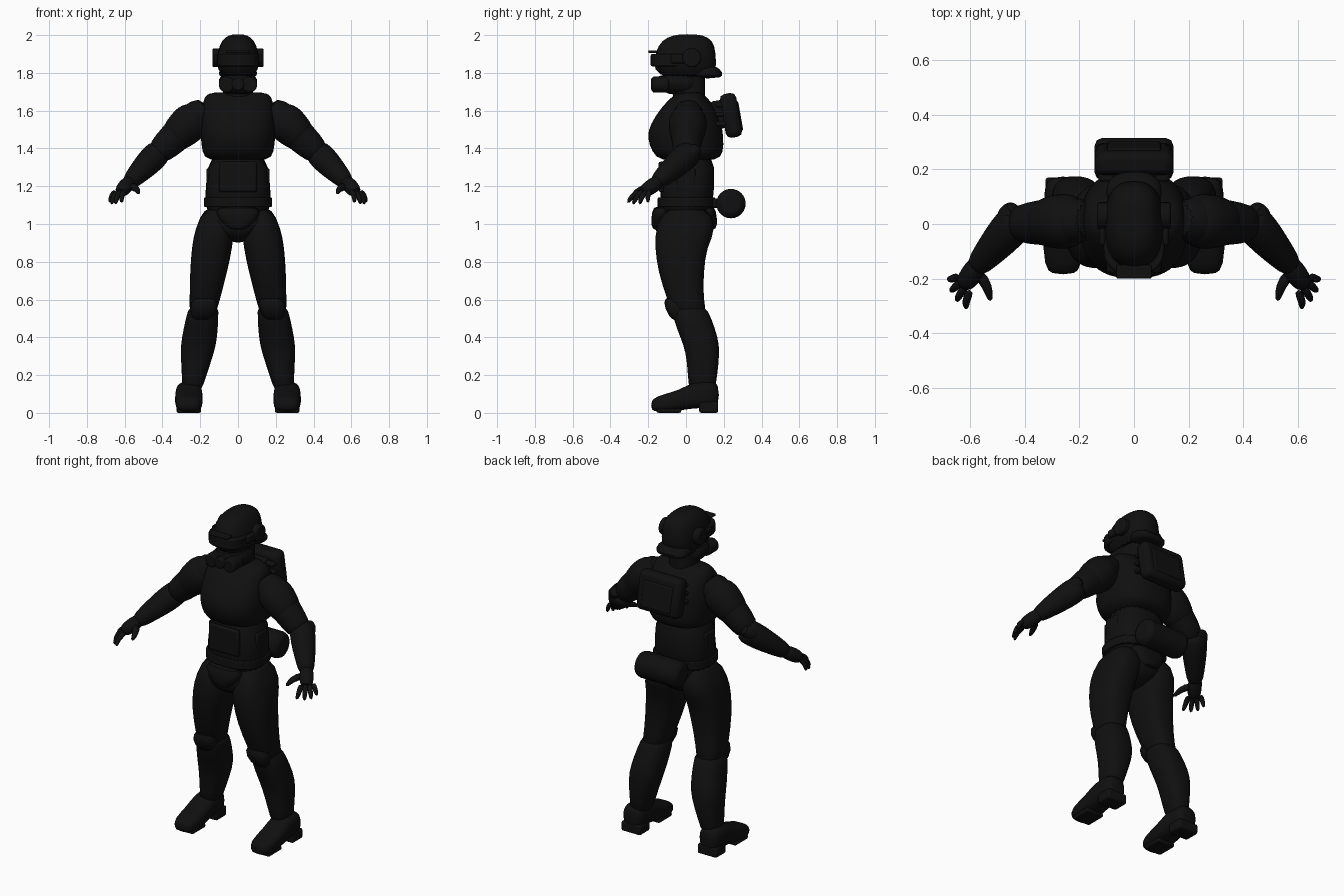
import bpy, bmesh, math
from mathutils import Vector, Matrix

if "Cube" in bpy.data.objects:
    bpy.data.objects.remove(bpy.data.objects["Cube"], do_unlink=True)

# One flat near-black colour
black = bpy.data.materials.new("matte_black")
black.use_nodes = True
colour = (.005, .005, .005, 1)
black.diffuse_color = colour
black.node_tree.nodes["Principled BSDF"].inputs["Base Color"].default_value = colour


def finish(obj, mirror=False, smooth=False, bevel=0):
    """Add the material, the shading and the modifiers."""
    obj.data.materials.append(black)
    bpy.ops.object.select_all(action='DESELECT')
    obj.select_set(True)
    bpy.context.view_layer.objects.active = obj
    bpy.ops.object.shade_smooth_by_angle(angle=math.radians(60 if smooth else 35))
    if bevel:
        modifier = obj.modifiers.new("bevel", 'BEVEL')
        modifier.width, modifier.segments = bevel, 2
    if smooth:
        modifier = obj.modifiers.new("smooth", 'SUBSURF')
        modifier.levels = modifier.render_levels = 1
    if mirror:
        obj.modifiers.new("mirror", 'MIRROR')


def skin(name, rings, **options):
    """Join equal rings of points into a closed, capped surface."""
    mesh = bpy.data.meshes.new(name)
    bm = bmesh.new()
    loops = [[bm.verts.new(point) for point in ring] for ring in rings]
    bm.faces.new(loops[0])
    bm.faces.new(loops[-1])
    for lower, upper in zip(loops, loops[1:]):
        for j in range(len(lower)):
            bm.faces.new((lower[j - 1], lower[j], upper[j], upper[j - 1]))
    bmesh.ops.recalc_face_normals(bm, faces=bm.faces)
    bm.to_mesh(mesh)
    bm.free()
    obj = bpy.data.objects.new(name, mesh)
    bpy.context.collection.objects.link(obj)
    finish(obj, **options)


def unit_ring(count, power):
    """Rounded square of radius one; power two is a circle."""
    for i in range(count):
        angle = math.tau * i / count
        yield [math.copysign(abs(f(angle)) ** (2 / power), f(angle))
               for f in (math.cos, math.sin)]


def middle(z):
    return 0


def leg_line(z):
    """Sideways position of the spread leg at a height."""
    return .26 - .14 * z


def level(z, wide, front, back, centre=middle, power=2.5):
    """Horizontal section with a half width and a front and back limit."""
    return [(centre(z) + u * wide, (front + back + v * (back - front)) / 2, z)
            for u, v in unit_ring(24, power)]


def leg_level(z, wide, front, back):
    return level(z, wide, front, back, centre=leg_line)


def boot_section(y, wide, bottom, top):
    return [(.26 + u * wide, y, (bottom + top + v * (top - bottom)) / 2)
            for u, v in unit_ring(20, 2.8)]


def tube(name, points, radii, count=14, mirror=True, smooth=True):
    """Round limb through a few points."""
    points = [Vector(p) for p in points]
    rings = []
    for i, point in enumerate(points):
        ahead = points[min(i + 1, len(points) - 1)] - points[max(i - 1, 0)]
        turn = ahead.to_track_quat('Z', 'Y')
        rings.append([point + turn @ Vector((u, v, 0)) * radii[i]
                      for u, v in unit_ring(count, 2)])
    skin(name, rings, mirror=mirror, smooth=smooth)


def box(name, centre, size, tilt=0, bevel=.01, mirror=False):
    bpy.ops.mesh.primitive_cube_add(size=1)
    obj = bpy.context.object
    obj.name = name
    obj.data.transform(Matrix.Translation(centre) @ Matrix.Rotation(tilt, 4, 'X')
                       @ Matrix.Diagonal((*size, 1)))
    finish(obj, mirror=mirror, bevel=bevel)


def drum(name, centre, radius, depth, axis, bevel, mirror=False):
    """Cylinder with rounded rims, lying along x or y."""
    bpy.ops.mesh.primitive_cylinder_add(vertices=24, radius=radius, depth=depth)
    obj = bpy.context.object
    obj.name = name
    turn = Vector(axis).to_track_quat('Z', 'Y').to_matrix().to_4x4()
    obj.data.transform(Matrix.Translation(centre) @ turn)
    finish(obj, mirror=mirror, bevel=bevel)


# Torso
skin("chest_armour", [
    level(z=1.7, wide=.14, front=-.03, back=.08),
    level(z=1.68, wide=.18, front=-.07, back=.1),
    level(z=1.62, wide=.19, front=-.13, back=.16),
    level(z=1.53, wide=.2, front=-.19, back=.19),
    level(z=1.46, wide=.2, front=-.21, back=.2),
    level(z=1.38, wide=.19, front=-.18, back=.2),
    level(z=1.33, wide=.17, front=-.14, back=.17)], smooth=True)
skin("abdomen", [
    level(z=1.4, wide=.16, front=-.14, back=.16),
    level(z=1.2, wide=.17, front=-.13, back=.15),
    level(z=1, wide=.19, front=-.15, back=.14)], smooth=True)
skin("belt", [level(z=height, wide=.18, front=-.15, back=.155) for height in (1.14, 1.09)],
     bevel=.005)
box("stomach_plate", centre=(0, -.13, 1.25), size=(.2, .03, .16))
box("side_strap", centre=(.155, 0, 1.22), size=(.025, .1, .15), mirror=True)

# Pelvis with front and rear guards
skin("pelvis", [
    level(z=1.1, wide=.18, front=-.14, back=.14),
    level(z=1, wide=.18, front=-.17, back=.15),
    level(z=.94, wide=.1, front=-.16, back=.13),
    level(z=.9, wide=.03, front=-.08, back=.05)], smooth=True)
for name, front, back in (("front_guard", -.185, -.08), ("rear_guard", .06, .165)):
    skin(name, [level(z=1.1, wide=.13, front=front + .01, back=back - .01),
                level(z=1.03, wide=.11, front=front, back=back),
                level(z=.96, wide=.04, front=front, back=back)], smooth=True)

# Legs
skin("thigh", [
    leg_level(z=1.1, wide=.07, front=-.11, back=.12),
    leg_level(z=.97, wide=.105, front=-.165, back=.165),
    leg_level(z=.88, wide=.108, front=-.165, back=.11),
    leg_level(z=.75, wide=.1, front=-.15, back=.095),
    leg_level(z=.6, wide=.08, front=-.1, back=.09),
    leg_level(z=.5, wide=.07, front=-.06, back=.12)], mirror=True, smooth=True)
skin("shin_armour", [
    leg_level(z=.58, wide=.08, front=-.08, back=.1),
    leg_level(z=.5, wide=.086, front=-.07, back=.135),
    leg_level(z=.4, wide=.095, front=-.03, back=.17),
    leg_level(z=.32, wide=.09, front=0, back=.18),
    leg_level(z=.2, wide=.065, front=.01, back=.165),
    leg_level(z=.1, wide=.05, front=.015, back=.155)], mirror=True, smooth=True)
skin("knee_pad", [
    leg_level(z=.62, wide=.065, front=-.12, back=0),
    leg_level(z=.55, wide=.075, front=-.115, back=0),
    leg_level(z=.48, wide=.05, front=-.07, back=.02)], mirror=True, smooth=True)

# Boots
skin("boot", [
    boot_section(y=-.185, wide=.04, bottom=.02, top=.06),
    boot_section(y=-.16, wide=.07, bottom=0, top=.09),
    boot_section(y=-.03, wide=.075, bottom=.01, top=.12),
    boot_section(y=.03, wide=.072, bottom=.025, top=.165),
    boot_section(y=.14, wide=.07, bottom=.025, top=.17),
    boot_section(y=.175, wide=.05, bottom=.04, top=.15)], mirror=True, smooth=True)
box("boot_heel", centre=(.26, .12, .03), size=(.13, .1, .06), mirror=True)
box("boot_sole", centre=(.26, -.09, .012), size=(.12, .13, .024), mirror=True)

# Arms
shoulder, elbow, wrist = (.25, .01, 1.54), (.44, 0, 1.36), (.58, -.16, 1.215)
shoulder, elbow, wrist = map(Vector, (shoulder, elbow, wrist))
tube("upper_arm", [shoulder.lerp(elbow, t) for t in (-.5, -.1, .3, .7, 1)],
     [.07, .095, .09, .08, .065])
tube("shoulder_pad", [shoulder.lerp(elbow, t) for t in (-.3, -.2, 0, .25, .45, .5)],
     [.05, .09, .108, .1, .088, .07])
tube("forearm_guard", [elbow.lerp(wrist, t) for t in (-.2, -.1, .2, .6, .9, 1)],
     [.06, .073, .074, .06, .048, .035])
elbow_pad = elbow + Vector((.02, .03, .015))
tube("elbow_pad", [elbow_pad.lerp(wrist, t) for t in (-.2, 0, .2)], [.03, .048, .03])

# Hands: a palm with four fanned fingers and a thumb
palm_end = Vector((.628, -.23, 1.165))
tube("palm", [wrist.lerp(palm_end, t) for t in (-.4, .2, .7, 1)], [.036, .042, .04, .026])
outer_knuckle, inner_knuckle = Vector((.643, -.19, 1.175)), Vector((.6, -.24, 1.175))
outer_tip, inner_tip = Vector((.68, -.2, 1.11)), Vector((.615, -.31, 1.11))
for i in range(4):
    reach = Vector((.015, -.01, -.01)) * math.sin(math.pi * i / 3)
    base = outer_knuckle.lerp(inner_knuckle, i / 3)
    tip = outer_tip.lerp(inner_tip, i / 3) + reach
    bend = base.lerp(tip, .5) + Vector((.01, -.01, .01))
    tube(f"finger_{i + 1}", [base, bend, tip], [.018, .016, .011], count=8)
tube("thumb", [(.57, -.18, 1.2), (.535, -.23, 1.19), (.525, -.285, 1.16)],
     [.026, .02, .011], count=8)

# Head and helmet
skin("neck", [level(z=height, wide=.08, front=-.07, back=.1) for height in (1.78, 1.66)])
skin("helmet", [
    level(z=2.005, wide=.03, front=-.04, back=.06),
    level(z=1.99, wide=.07, front=-.1, back=.12),
    level(z=1.95, wide=.1, front=-.15, back=.155),
    level(z=1.86, wide=.115, front=-.175, back=.16),
    level(z=1.77, wide=.1, front=-.16, back=.165)], smooth=True)
skin("neck_flange", [
    level(z=1.84, wide=.09, front=.06, back=.16),
    level(z=1.8, wide=.105, front=.04, back=.2),
    level(z=1.77, wide=.1, front=.04, back=.19)], smooth=True)
skin("jaw", [
    level(z=1.8, wide=.108, front=-.17, back=.08),
    level(z=1.73, wide=.105, front=-.15, back=.08),
    level(z=1.68, wide=.06, front=-.1, back=.04)], smooth=True)
skin("visor", [level(z=height, wide=.112, front=-.187, back=.02) for height in (1.9, 1.835)],
     bevel=.008)
box("visor_brow", centre=(0, -.175, 1.912), size=(.13, .05, .014), bevel=.005)
drum("ear_disc", centre=(.11, .03, 1.88), radius=.05, depth=.05, axis=(1, 0, 0),
     bevel=.008, mirror=True)
box("visor_hinge", centre=(.115, -.03, 1.875), size=(.025, .1, .05), mirror=True)
drum("cheek_filter", centre=(.06, -.135, 1.738), radius=.042, depth=.09, axis=(0, 1, 0),
     bevel=.01, mirror=True)
drum("mouth_filter", centre=(0, -.15, 1.74), radius=.034, depth=.07, axis=(0, 1, 0), bevel=.008)

# Backpack with its brackets
lean = math.radians(10)
box("backpack", centre=(0, .238, 1.575), size=(.285, .088, .235), tilt=lean, bevel=.028)
box("backpack_panel", centre=(0, .275, 1.57), size=(.2, .03, .16), tilt=lean)
box("backpack_mount", centre=(0, .18, 1.58), size=(.16, .07, .15), tilt=lean)
for i in range(3):
    box(f"backpack_bracket_{i + 1}", centre=(.1, .19, 1.53 + .05 * i),
        size=(.06, .07, .025), mirror=True)

# Rolled pouch behind the waist
drum("waist_roll", centre=(0, .238, 1.108), radius=.078, depth=.29, axis=(1, 0, 0), bevel=.03)
box("roll_strap", centre=(.07, .155, 1.11), size=(.03, .06, .05), mirror=True)
